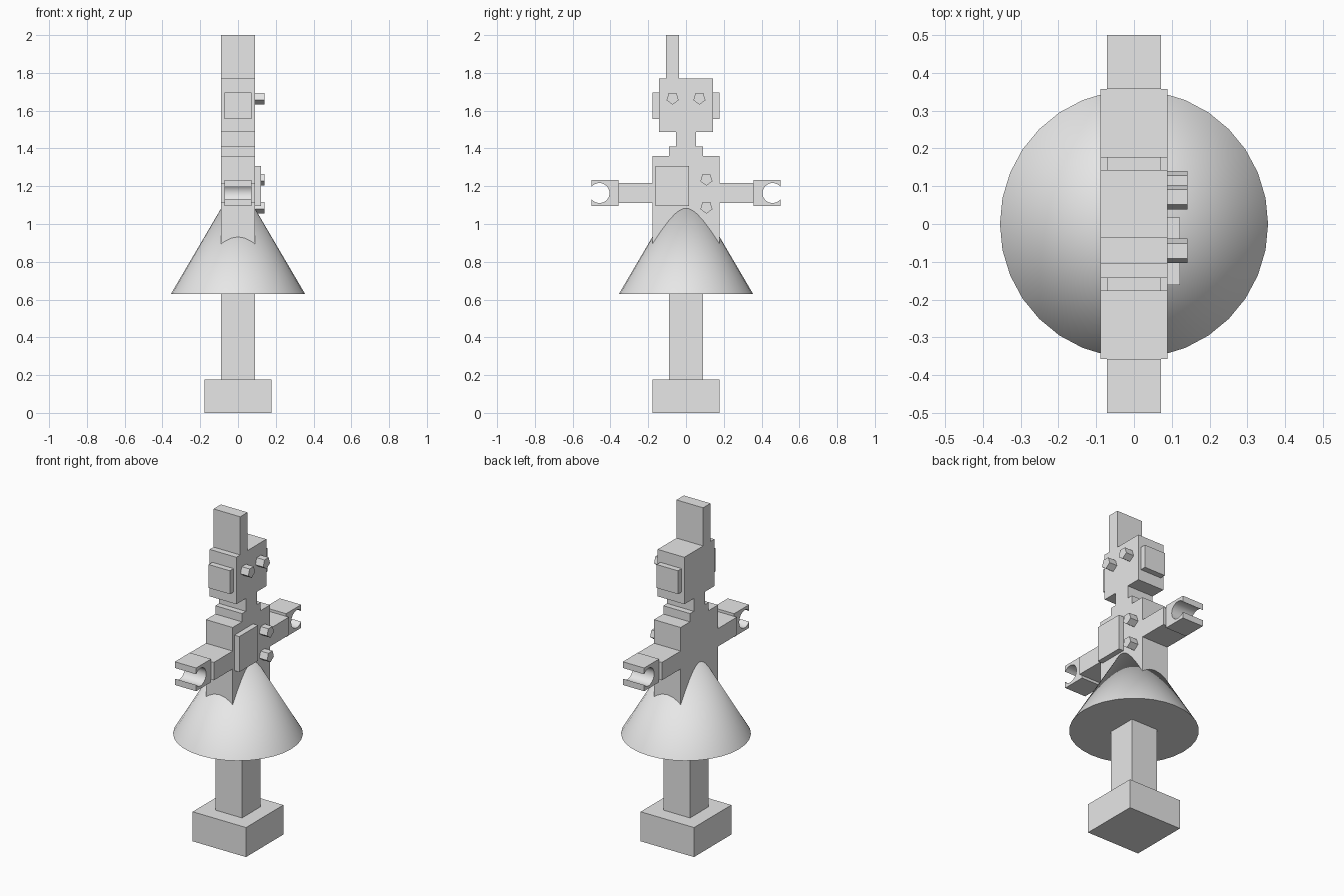
import bpy
import bmesh
from math import sin, cos, pi, radians
from mathutils import Matrix

default_cube = bpy.data.objects.get("Cube")
if default_cube:
    bpy.data.objects.remove(default_cube, do_unlink=True)

# One plain grey for the whole figure
GREY = (0.8, 0.8, 0.8, 1.0)
grey = bpy.data.materials.new("light grey")
grey.use_nodes = True
grey.diffuse_color = GREY
grey.node_tree.nodes["Principled BSDF"].inputs["Base Color"].default_value = GREY


def finish(name, bm, smooth=False):
    """Turn a bmesh into a named object with the grey material."""
    bmesh.ops.recalc_face_normals(bm, faces=bm.faces)
    mesh = bpy.data.meshes.new(name)
    bm.to_mesh(mesh)
    bm.free()
    mesh.materials.append(grey)
    obj = bpy.data.objects.new(name, mesh)
    bpy.context.collection.objects.link(obj)
    if smooth:
        bpy.ops.object.select_all(action='DESELECT')
        obj.select_set(True)
        bpy.context.view_layer.objects.active = obj
        bpy.ops.object.shade_smooth_by_angle(angle=radians(35))
    return obj


def box(name, x, y, z):
    """Box from its (low, high) range on each axis."""
    bm = bmesh.new()
    bmesh.ops.create_cube(bm, size=1)
    spans = (x, y, z)
    for v in bm.verts:
        for axis, (low, high) in enumerate(spans):
            v.co[axis] = high if v.co[axis] > 0 else low
    return finish(name, bm)


def extrude_x(name, profile, x0, x1, smooth=False):
    """Extrude a (y, z) outline from x0 to x1."""
    bm = bmesh.new()
    face = bm.faces.new([bm.verts.new((x0, y, z)) for y, z in profile])
    result = bmesh.ops.extrude_face_region(bm, geom=[face])
    for v in result["geom"]:
        if isinstance(v, bmesh.types.BMVert):
            v.co.x = x1
    return finish(name, bm, smooth)


HALF = 0.089               # half depth shared by all the body blocks
DEPTH = (-HALF, HALF)
GRIP = (-0.071, 0.071)     # depth of ears and hands


def centred(half):
    return (-half, half)


# Foot, leg and skirt
box("foot_base", centred(0.178), centred(0.178), (0, 0.178))
box("leg", DEPTH, centred(HALF), (0.178, 0.7))
bm = bmesh.new()
bmesh.ops.create_cone(bm, cap_ends=True, segments=32, radius1=0.355, radius2=0,
                      depth=0.605, matrix=Matrix.Translation((0, 0, 0.63 + 0.605 / 2)))
bmesh.ops.remove_doubles(bm, verts=bm.verts, dist=0.0001)
finish("skirt", bm, smooth=True)

# Torso, neck and head
box("torso", DEPTH, centred(0.178), (0.85, 1.36))
box("collar", DEPTH, centred(HALF), (1.36, 1.41))
box("neck", DEPTH, centred(0.053), (1.41, 1.487))
box("head", DEPTH, centred(0.143), (1.487, 1.77))
box("head_crest", DEPTH, (-0.106, -0.036), (1.77, 2.0))

# Ears, arms and claw hands on both sides
HAND_Y, HAND_Z, HOLE = 0.458, 1.164, 0.053
for side, s in (("left", 1), ("right", -1)):
    def span(a, b):
        return tuple(sorted((s * a, s * b)))

    box(side + "_ear", GRIP, span(0.143, 0.178), (1.556, 1.697))
    box(side + "_arm", DEPTH, span(0.178, 0.357), (1.11, 1.218))

    outline = [(0.357, HAND_Z - 0.07), (0.5, HAND_Z - 0.07)]
    steps = 24
    for i in range(steps + 1):
        a = radians(-37.6 - (360 - 75.2) * i / steps)
        outline.append((HAND_Y + HOLE * cos(a), HAND_Z + HOLE * sin(a)))
    outline += [(0.5, HAND_Z + 0.07), (0.357, HAND_Z + 0.07)]
    extrude_x(side + "_hand", [(s * y, z) for y, z in outline], *GRIP, smooth=True)

# Chest panel
box("chest_panel", (HALF, 0.122), (-0.162, 0.017), (1.094, 1.308))

# Five-sided eyes and chest buttons, point down
PEGS = {
    "left_eye": (0.071, 1.666),
    "right_eye": (-0.071, 1.666),
    "upper_button": (0.108, 1.237),
    "lower_button": (0.108, 1.089),
}
for name, (y, z) in PEGS.items():
    corners = [-pi / 2 + 2 * pi * k / 5 for k in range(5)]
    extrude_x(name, [(y + 0.034 * cos(a), z + 0.034 * sin(a)) for a in corners],
              HALF, 0.141)
